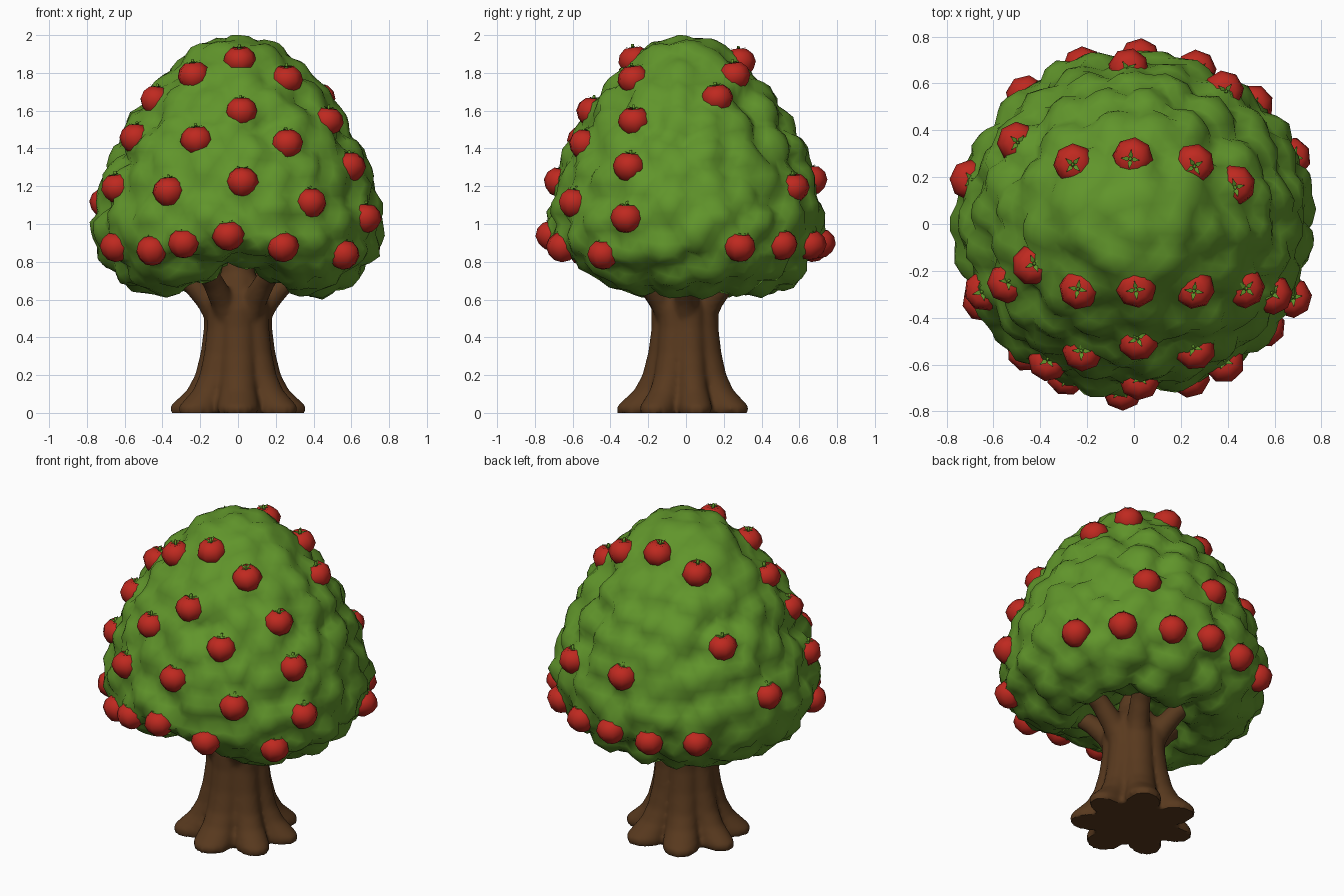
import bpy, bmesh, math, random
from mathutils import Vector, kdtree
from mathutils.bvhtree import BVHTree

if "Cube" in bpy.data.objects:
    bpy.data.objects.remove(bpy.data.objects["Cube"])

random.seed(4)

def material(name, rgb):
    m = bpy.data.materials.new(name)
    m.diffuse_color = (*rgb, 1)
    m.use_nodes = True
    m.node_tree.nodes["Principled BSDF"].inputs["Base Color"].default_value = m.diffuse_color
    return m

GREEN = material("leaf_green", (0.118, 0.3, 0.024))
RED = material("apple_red", (0.52, 0.022, 0.014))
BROWN = material("bark_brown", (0.098, 0.041, 0.013))

def finish(bm, name, mats, smooth=True):
    bmesh.ops.recalc_face_normals(bm, faces=bm.faces)
    me = bpy.data.meshes.new(name)
    for f in bm.faces:
        f.smooth = smooth
    bm.to_mesh(me)
    for m in mats:
        me.materials.append(m)
    ob = bpy.data.objects.new(name, me)
    bpy.context.collection.objects.link(ob)
    return ob

def loft(bm, rings):
    rows = [[bm.verts.new(p) for p in ring] for ring in rings]
    n = len(rows[0])
    for a, b in zip(rows, rows[1:]):
        for i in range(n):
            bm.faces.new((a[i], a[(i + 1) % n], b[(i + 1) % n], b[i]))
    for row in (rows[0][::-1], rows[-1]):  # fan caps
        mid = bm.verts.new(sum((v.co for v in row), Vector()) / n)
        for i in range(n):
            bm.faces.new((row[i], row[(i + 1) % n], mid))

# trunk: lobed rings that flare into seven roots
bm = bmesh.new()
SECTIONS = [(0, .285, .28), (.035, .288, .27), (.07, .265, .24), (.12, .235, .17), (.2, .208, .11),
            (.32, .185, .08), (.45, .172, .06), (.55, .172, .07), (.64, .15, .08), (.74, .09, .0), (.88, .07, 0)]
rings = []
for z, r, k in SECTIONS:
    ring = []
    for i in range(84):
        a = math.tau * i / 84
        w = 2 * abs(math.cos(3.5 * (a + math.pi / 2) + .25 * math.sin(2 * a))) ** .7 - 1
        q = r * (1 + k * w)
        ring.append((q * math.cos(a), q * math.sin(a), z))
    rings.append(ring)
loft(bm, rings)

# branches: tapered tubes spreading into the canopy
for k in range(6):
    a = math.tau * k / 6 + 0.1 + random.uniform(-.15, .15)
    out, side = Vector((math.cos(a), math.sin(a), 0)), Vector((-math.sin(a), math.cos(a), 0))
    rings = []
    for d, z, r in [(.07, .36, .06), (.1, .5, .07), (.16, .6, .066), (.26, .7, .058), (.4, .8, .05)]:
        tilt = min(1, d * 3)
        up = (Vector((0, 0, 1)) * tilt - out * (1.1 - tilt)).normalized()
        c = out * d + Vector((0, 0, z))
        rings.append([c + side * r * math.cos(t) - up * r * math.sin(t)
                      for t in [math.tau * i / 12 for i in range(12)]])
    loft(bm, rings)
trunk = finish(bm, "trunk", [BROWN])

# melt trunk and branches into one smooth form
mod = trunk.modifiers.new("merge", 'REMESH')
mod.mode, mod.voxel_size, mod.use_smooth_shade = 'VOXEL', 0.014, True
mod = trunk.modifiers.new("soften", 'SMOOTH')
mod.factor, mod.iterations = 0.5, 5
bpy.context.view_layer.objects.active = trunk
trunk.select_set(True)
for m in list(trunk.modifiers):
    bpy.ops.object.modifier_apply(modifier=m.name)
for v in trunk.data.vertices:  # keep the foot flat on the ground
    if v.co.z < .008:
        v.co.z = 0
bpy.ops.object.shade_smooth_by_angle(angle=math.radians(50))

# canopy: sphere wrapped onto an egg profile with a hollow underside
PROFILE = [(0, 1.98), (.2, 1.94), (.36, 1.8), (.53, 1.58), (.64, 1.38), (.70, 1.2), (.75, 1.02),
           (.72, .85), (.6, .71), (.45, .645), (.35, .66), (.25, .76), (0, .85)]
lengths = [0]
for p, q in zip(PROFILE, PROFILE[1:]):
    lengths.append(lengths[-1] + math.dist(p, q))

def profile(t):
    s = t * lengths[-1]
    for i in range(len(PROFILE) - 1):
        if s <= lengths[i + 1] or i == len(PROFILE) - 2:
            u = (s - lengths[i]) / (lengths[i + 1] - lengths[i])
            return [a + (b - a) * u for a, b in zip(PROFILE[i], PROFILE[i + 1])]

bm = bmesh.new()
bmesh.ops.create_icosphere(bm, subdivisions=5, radius=1)
for v in bm.verts:
    a = math.atan2(v.co.y, v.co.x)
    r, z = profile(math.acos(max(-1, min(1, v.co.z))) / math.pi)
    if z < .95:  # front edge arches up over the trunk
        off = (a + math.pi / 2) / 0.5
        z += 0.155 * math.exp(-off * off) * min(1, (.95 - z) / .25)
    v.co = (r * math.cos(a), r * math.sin(a) * .96, z)
bm.normal_update()

# apples placed by compass angle and height (-90 is the front)
PLACES = [(-88, 1.87), (-130, 1.79), (-47, 1.77), (-158, 1.66), (-88, 1.60), (-30, 1.55), (-155, 1.46),
          (-112, 1.45), (-64, 1.43), (-27, 1.31), (-88, 1.23), (-156, 1.20), (-122, 1.18), (-57, 1.12),
          (-25, 1.04), (-94, .95), (-153, .89), (-130, .87), (-114, .91), (-70, .89), (-38, .85),
          (91, 1.86), (45, 1.79), (135, 1.79), (21, 1.67), (145, 1.43), (92, 1.24), (56, 1.20),
          (165, 1.12), (23, .89), (45, .90), (68, .90), (88, .91), (108, .89), (130, .90)]

def on_canopy(deg, z):
    a = math.radians(deg)
    d = Vector((math.cos(a), math.sin(a), 0))
    return surface.ray_cast(d * 2 + Vector((0, 0, z)), -d)[:2]

# rounded leaf clumps: one behind every apple, the rest spread at random
surface = BVHTree.FromBMesh(bm)
spots = [on_canopy(*p) for p in PLACES]
seeds = [hit for hit, normal in spots]
for v in random.sample(list(bm.verts), len(bm.verts)):
    if all((v.co - s).length > 0.15 for s in seeds):
        seeds.append(v.co.copy())
tree = kdtree.KDTree(len(seeds))
for i, s in enumerate(seeds):
    tree.insert(s, i)
tree.balance()
moves = []
for v in bm.verts:
    d = tree.find(v.co)[2]
    amp = 0.7 if v.co.z > 1.75 else 1.0
    moves.append(v.normal * amp * (0.042 - 4.0 * d * d + random.uniform(-.009, .009)))
for v, m in zip(bm.verts, moves):
    v.co += m
finish(bm, "canopy", [GREEN])

# apple: low-poly ball with a small leafy cap and stem
bm = bmesh.new()
bmesh.ops.create_uvsphere(bm, u_segments=8, v_segments=6, radius=0.088)
for v in bm.verts:
    if v.co.z > 0.08:
        v.co.z = 0.066
    v.co.z *= 0.92
    if v.co.z < -0.02:
        v.co.x *= 0.94
        v.co.y *= 0.94
red_faces = set(bm.faces)
for k in range(4):
    a = math.tau * k / 4
    pts = [(0, 0, .066)] + [(r * math.cos(a + t), r * math.sin(a + t), z)
                            for r, t, z in [(.018, -.6, .073), (.042, 0, .08), (.018, .6, .073)]]
    bm.faces.new([bm.verts.new(p) for p in pts])
loft(bm, [[(r * math.cos(t), r * math.sin(t), z) for t in (0, 1.57, 3.14, 4.71)]
          for r, z in [(.012, .05), (.007, .09)]])
for f in bm.faces:
    f.material_index = 0 if f in red_faces else 1
first = finish(bm, "apple", [RED, GREEN])

# set each apple into its clump
for i, (hit, normal) in enumerate(spots):
    ob = first if i == 0 else bpy.data.objects.new(f"apple_{i + 1}", first.data)
    if i:
        bpy.context.collection.objects.link(ob)
    ob.location = hit + normal * 0.005 - Vector((0, 0, .01))
    ob.rotation_euler = (random.uniform(-.15, .15), random.uniform(-.15, .15), random.uniform(0, 6.28))
